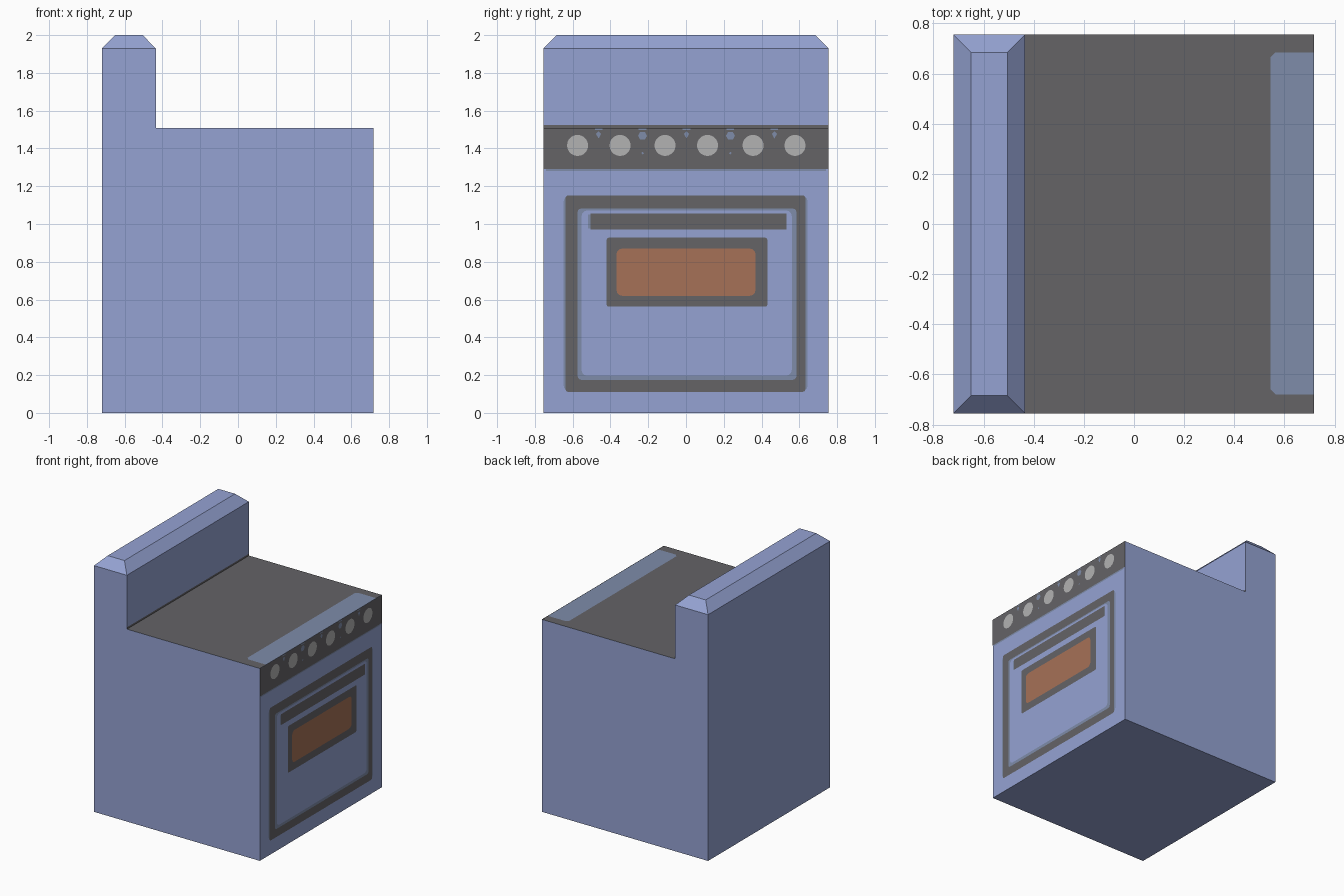
import bpy, bmesh, math
from mathutils import Vector

if "Cube" in bpy.data.objects:
    bpy.data.objects.remove(bpy.data.objects["Cube"])

FRONT, BACK, HALF_W = 0.718, -0.72, 0.755
SPLASH, TOP = -0.435, 1.508


def material(name, r, g, b):
    m = bpy.data.materials.new(name)
    m.diffuse_color = (r, g, b, 1)
    m.use_nodes = True
    m.node_tree.nodes["Principled BSDF"].inputs["Base Color"].default_value = m.diffuse_color
    return m


BLUE = material("blue enamel", 0.30, 0.365, 0.65)
DARK = material("dark grey", 0.128, 0.126, 0.134)
STEEL = material("blue grey", 0.21, 0.265, 0.40)
LIGHT = material("light grey", 0.45, 0.45, 0.45)
BROWN = material("brown glass", 0.38, 0.165, 0.095)


def finish(name, bm, *mats):
    me = bpy.data.meshes.new(name)
    bm.to_mesh(me)
    bm.free()
    for m in mats:
        me.materials.append(m)
    ob = bpy.data.objects.new(name, me)
    bpy.context.collection.objects.link(ob)
    return ob


def plate(name, pts, mat, x=None, z=None, layer=1):
    """Flat painted plate: (y, z) outline facing +x, or (x, y) outline facing +z."""
    off = 0.0015 * layer
    bm = bmesh.new()
    if x is not None:
        vs = [bm.verts.new((x + off, a, b)) for a, b in pts]
    else:
        vs = [bm.verts.new((a, b, z + off)) for a, b in pts]
    bm.faces.new(vs)
    return finish(name, bm, mat)


def rounded(a0, a1, b0, b1, r=0.0):
    """Counter-clockwise rectangle with rounded corners."""
    if r == 0:
        return [(a0, b0), (a1, b0), (a1, b1), (a0, b1)]
    pts = []
    centres = [(a1 - r, b1 - r), (a0 + r, b1 - r), (a0 + r, b0 + r), (a1 - r, b0 + r)]
    for i, (ca, cb) in enumerate(centres):
        for k in range(4):
            t = math.radians(90 * i + 30 * k)
            pts.append((ca + r * math.cos(t), cb + r * math.sin(t)))
    return pts


def disc(a, b, r, n):
    return [(a + r * math.cos(2 * math.pi * k / n), b + r * math.sin(2 * math.pi * k / n))
            for k in range(n)]


# Body: L profile extruded across the width, hob face painted dark
bm = bmesh.new()
profile = [(BACK, 0), (FRONT, 0), (FRONT, TOP), (SPLASH, TOP), (SPLASH, 1.93), (BACK, 1.93)]
face = bm.faces.new([bm.verts.new((x, -HALF_W, z)) for x, z in profile])
ext = bmesh.ops.extrude_face_region(bm, geom=[face])
bmesh.ops.translate(bm, vec=(0, 2 * HALF_W, 0),
                    verts=[g for g in ext["geom"] if isinstance(g, bmesh.types.BMVert)])
bmesh.ops.recalc_face_normals(bm, faces=bm.faces[:])

# Bevelled cap of the back panel
cap = [f for f in bm.faces if f.calc_center_median().z > 1.92][0]
cap = bmesh.ops.extrude_discrete_faces(bm, faces=[cap])["faces"][0]
lower = [v.co.copy() for v in cap.verts]
mid = cap.calc_center_median()
for v in cap.verts:
    v.co.x += 0.07 if v.co.x < mid.x else -0.07
    v.co.y += 0.07 if v.co.y < mid.y else -0.07
    v.co.z = 2.0
bmesh.ops.remove_doubles(bm, verts=bm.verts[:], dist=1e-4)
bmesh.ops.recalc_face_normals(bm, faces=bm.faces[:])
for f in bm.faces:
    c = f.calc_center_median()
    if f.normal.z > 0.9 and c.z < 1.6:
        f.material_index = 1
finish("stove_body", bm, BLUE, DARK)

# Hob edge strip and dark line at the foot of the back panel
plate("hob_strip", [(0.565, -0.68), (FRONT, -0.68), (FRONT, 0.685), (0.565, 0.685),
                    (0.545, 0.665), (0.545, -0.66)], STEEL, z=TOP)
plate("back_panel_foot", rounded(-HALF_W, HALF_W, TOP, 1.523), DARK, x=SPLASH)

# Control panel with knobs and small marks
plate("panel_edge", rounded(-0.74, 0.74, 1.28, 1.30), STEEL, x=FRONT)
plate("control_panel", rounded(-HALF_W, HALF_W, 1.29, TOP), DARK, x=FRONT, layer=2)
for y in (-0.574, -0.349, -0.111, 0.114, 0.355, 0.577):
    plate("knob", disc(y, 1.416, 0.056, 20), LIGHT, x=FRONT, layer=3)
for i in range(5):
    y = -0.463 + 0.2328 * i
    plate("mark_bar", rounded(y - 0.02, y + 0.02, 1.498, 1.505), STEEL, x=FRONT, layer=3)
    if i % 2:
        plate("mark_diamond", disc(y, 1.467, 0.024, 6), STEEL, x=FRONT, layer=3)
        plate("mark_dot", disc(y, 1.375, 0.007, 4), STEEL, x=FRONT, layer=3)
    else:
        plate("mark_point", [(y, 1.452), (y + 0.014, 1.478), (y, 1.49), (y - 0.014, 1.478)],
              STEEL, x=FRONT, layer=3)

# Oven door: nested frames, handle and window
door = [
    ("door_outline", (-0.648, 0.644, 0.115, 1.148, 0.03), STEEL, 1),
    ("door_frame", (-0.638, 0.632, 0.111, 1.152, 0.015), DARK, 2),
    ("door_inner_edge", (-0.574, 0.585, 0.175, 1.082, 0.02), STEEL, 3),
    ("door_panel", (-0.553, 0.560, 0.197, 1.072, 0.03), BLUE, 4),
    ("handle_edge", (-0.518, 0.532, 0.975, 1.05, 0), STEEL, 5),
    ("handle", (-0.505, 0.532, 0.971, 1.056, 0), DARK, 6),
    ("window_frame", (-0.42, 0.431, 0.562, 0.928, 0.012), DARK, 5),
    ("window", (-0.368, 0.368, 0.62, 0.87, 0.03), BROWN, 6),
]
for name, rect, mat, layer in door:
    plate(name, rounded(*rect), mat, x=FRONT, layer=layer)
